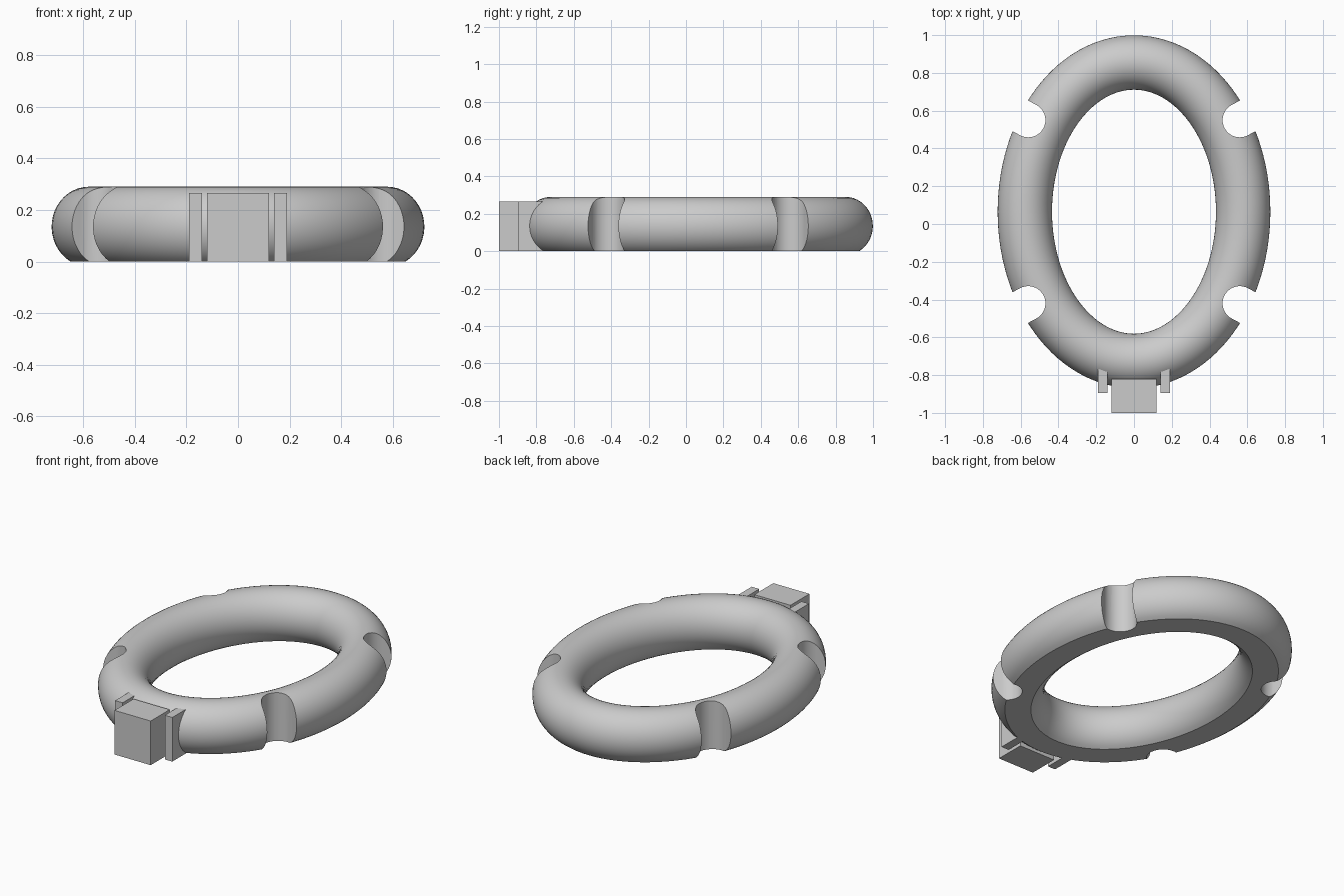
import bpy, bmesh, math
from mathutils import Vector

cube = bpy.data.objects.get("Cube")
if cube:
    bpy.data.objects.remove(cube, do_unlink=True)

CENTER_Y = 0.065           # middle of the oval ring
MID_X, MID_Y = 0.578, 0.79  # semi-axes of the tube's centre line
TUBE_W, TUBE_H, TUBE_Z = 0.144, 0.155, 0.135

grey = bpy.data.materials.new("plain grey")
grey.use_nodes = True
grey.diffuse_color = (0.6, 0.6, 0.6, 1)
grey.node_tree.nodes["Principled BSDF"].inputs["Base Color"].default_value = (0.6, 0.6, 0.6, 1)


def make_object(name, bm):
    bmesh.ops.recalc_face_normals(bm, faces=bm.faces)
    mesh = bpy.data.meshes.new(name)
    bm.to_mesh(mesh)
    bm.free()
    mesh.materials.append(grey)
    obj = bpy.data.objects.new(name, mesh)
    bpy.context.collection.objects.link(obj)
    return obj


def block(name, x0, x1, y0, y1, z0, z1):
    bm = bmesh.new()
    bmesh.ops.create_cube(bm, size=1)
    for v in bm.verts:
        v.co = ((x0 + x1) / 2 + v.co.x * (x1 - x0),
                (y0 + y1) / 2 + v.co.y * (y1 - y0),
                (z0 + z1) / 2 + v.co.z * (z1 - z0))
    return make_object(name, bm)


# Oval ring: round section with a flat underside, swept along an ellipse
def oval_ring(steps=112, arc_steps=36):
    start = -math.asin(TUBE_Z / TUBE_H)
    sweep = math.pi - 2 * start
    angles = [start + sweep * i / arc_steps for i in range(arc_steps + 1)]
    section = [(TUBE_W * math.cos(a), TUBE_Z + TUBE_H * math.sin(a)) for a in angles]
    bm = bmesh.new()
    loops = []
    for i in range(steps):
        t = math.tau * i / steps
        mid = Vector((MID_X * math.cos(t), CENTER_Y + MID_Y * math.sin(t), 0))
        out = Vector((math.cos(t) / MID_X, math.sin(t) / MID_Y, 0)).normalized()
        loops.append([bm.verts.new(mid + out * w + Vector((0, 0, z))) for w, z in section])
    n = len(section)
    for i in range(steps):
        a, b = loops[i], loops[(i + 1) % steps]
        for j in range(n):
            k = (j + 1) % n
            bm.faces.new((a[j], b[j], b[k], a[k]))
    return make_object("oval_ring", bm)


# Notch cutter: upright slot with a round inner end, open to the outside
def notch_cutter(name, sx, sy, radius=0.091):
    center = Vector((sx * 0.56, CENTER_Y + sy * 0.485, -0.1))
    out = Vector((sx * 0.88, sy * 0.47, 0)).normalized()
    side = Vector((-out.y, out.x, 0))
    bm = bmesh.new()
    outline = [center + out * 0.4 + side * radius]
    for i in range(25):
        a = math.pi * i / 24
        outline.append(center + side * radius * math.cos(a) - out * radius * math.sin(a))
    outline.append(center + out * 0.4 - side * radius)
    face = bm.faces.new([bm.verts.new(p) for p in outline])
    top = bmesh.ops.extrude_face_region(bm, geom=[face])["geom"]
    bmesh.ops.translate(bm, vec=(0, 0, 0.6),
                        verts=[g for g in top if isinstance(g, bmesh.types.BMVert)])
    cutter = make_object(name, bm)
    cutter.hide_render = True
    return cutter


ring = oval_ring()
cutters = []
for sx in (-1, 1):
    for sy in (-1, 1):
        cutter = notch_cutter("notch_cutter", sx, sy)
        mod = ring.modifiers.new("notch", "BOOLEAN")
        mod.operation = "DIFFERENCE"
        mod.solver = "EXACT"
        mod.object = cutter
        cutters.append(cutter)

# Bake the notches, then shade smooth with crisp notch edges
bpy.context.view_layer.update()
graph = bpy.context.evaluated_depsgraph_get()
carved = bpy.data.meshes.new_from_object(ring.evaluated_get(graph))
ring.modifiers.clear()
ring.data = carved
for cutter in cutters:
    bpy.data.objects.remove(cutter, do_unlink=True)
bpy.ops.object.select_all(action="DESELECT")
ring.select_set(True)
bpy.context.view_layer.objects.active = ring
bpy.ops.object.shade_smooth_by_angle(angle=math.radians(30))

# Front clasp: a central block between two thin side plates
block("clasp_block", -0.12, 0.12, -1.0, -0.82, 0, 0.265)
block("left_clasp_plate", 0.14, 0.19, -0.895, -0.74, 0, 0.265)
block("right_clasp_plate", -0.19, -0.14, -0.895, -0.74, 0, 0.265)
